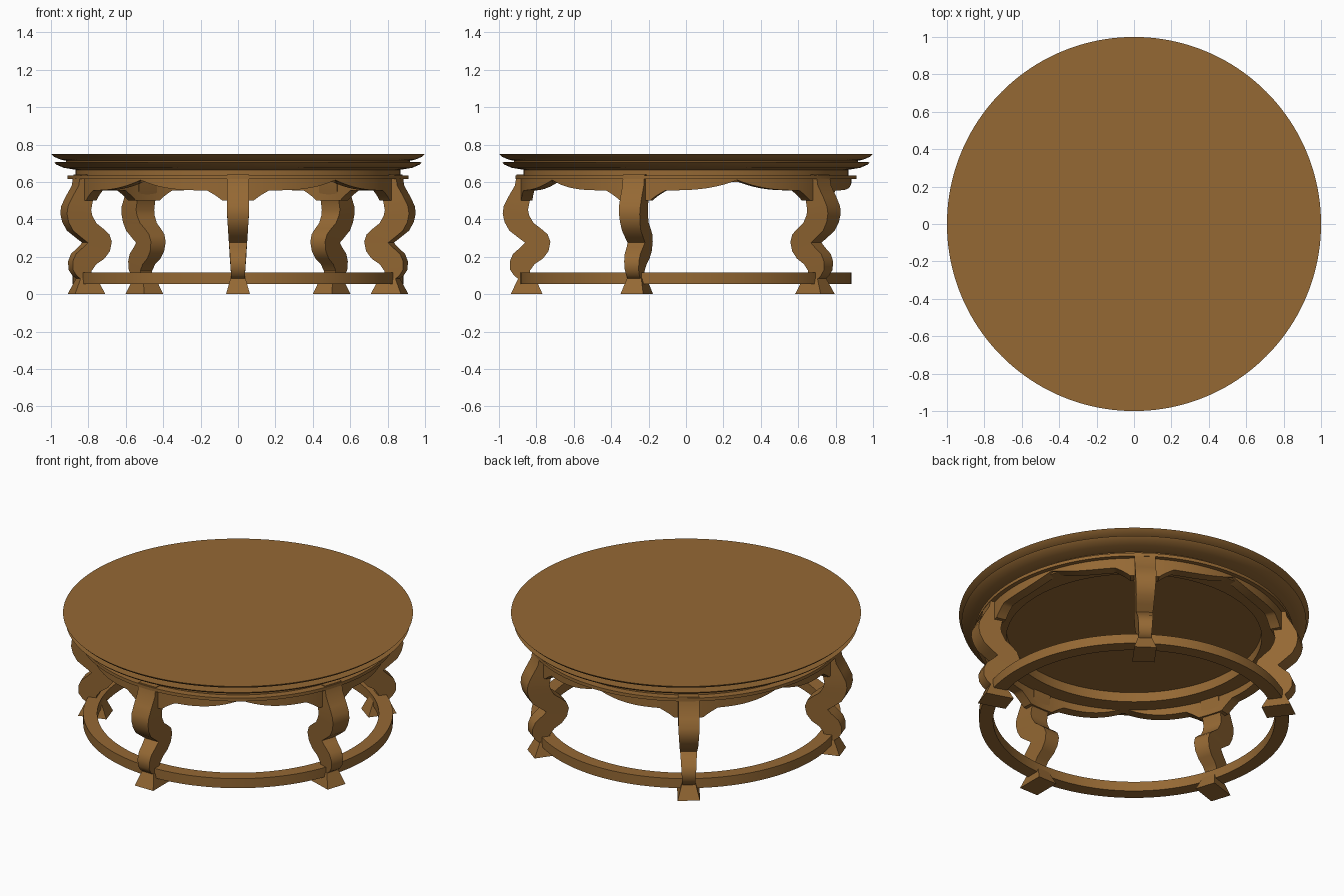
import bpy, bmesh, math

cube = bpy.data.objects.get("Cube")
if cube:
    bpy.data.objects.remove(cube, do_unlink=True)

# Single warm wood colour
COLOR = (0.30, 0.14, 0.034, 1.0)
wood = bpy.data.materials.new("brown_wood")
wood.use_nodes = True
wood.diffuse_color = COLOR
bsdf = next(n for n in wood.node_tree.nodes if n.type == 'BSDF_PRINCIPLED')
bsdf.inputs["Base Color"].default_value = COLOR

LEGS = 5
LEG_ANGLES = [math.radians(-90 + 360 / LEGS * i) for i in range(LEGS)]


def make_object(name, verts, faces, angle=35):
    mesh = bpy.data.meshes.new(name)
    mesh.from_pydata(verts, [], faces)
    bm = bmesh.new()
    bm.from_mesh(mesh)
    bmesh.ops.remove_doubles(bm, verts=bm.verts, dist=1e-5)
    bmesh.ops.recalc_face_normals(bm, faces=bm.faces)
    bm.to_mesh(mesh)
    bm.free()
    mesh.materials.append(wood)
    obj = bpy.data.objects.new(name, mesh)
    bpy.context.collection.objects.link(obj)
    bpy.ops.object.select_all(action='DESELECT')
    obj.select_set(True)
    bpy.context.view_layer.objects.active = obj
    bpy.ops.object.shade_smooth_by_angle(angle=math.radians(angle))
    return obj


def sweep(name, section, steps=160, closed=True):
    """Turn a cross-section, given as a function of angle, around the z axis."""
    verts, faces = [], []
    n = len(section(0))
    for i in range(steps):
        a = 2 * math.pi * i / steps
        verts += [(r * math.cos(a), r * math.sin(a), z) for r, z in section(a)]
        j = (i + 1) % steps
        for k in range(n if closed else n - 1):
            m = (k + 1) % n
            faces.append((i * n + k, i * n + m, j * n + m, j * n + k))
    if not closed:
        faces.append([i * n for i in range(steps)])
        faces.append([i * n + n - 1 for i in range(steps)])
    return make_object(name, verts, faces)


def loft(name, rings, angle):
    """Skin four-cornered rings, cap both ends and turn to a leg position."""
    c, s = math.cos(angle), math.sin(angle)
    verts = [(r * c - t * s, r * s + t * c, z) for ring in rings for r, t, z in ring]
    faces = [(0, 1, 2, 3), tuple(len(verts) - 4 + k for k in range(4))]
    for i in range(len(rings) - 1):
        for k in range(4):
            m = (k + 1) % 4
            faces.append((4 * i + k, 4 * i + m, 4 * i + 4 + m, 4 * i + 4 + k))
    return make_object(name, verts, faces)


# Table top with stepped edge and recessed underside
top_profile = [(1, .75), (.985, .735), (.95, .72), (.92, .713), (.92, .706),
               (.985, .705), (.972, .693), (.93, .675), (.868, .665),
               (.868, .6), (.73, .6), (.73, .66)]
sweep("table_top", lambda a: top_profile, closed=False)

# Thin moulding under the top
sweep("moulding", lambda a: [(.84, .615), (.912, .615), (.912, .635), (.84, .635)])


# Apron with scalloped lower edge and brackets beside each leg
def apron_section(a):
    d = min(abs(math.remainder(a - b, 2 * math.pi)) for b in LEG_ANGLES)
    x = .87 * math.sin(d)
    if x < .085:
        low = .5
    elif x < .165:
        low = .5 + .055 * ((x - .085) / .08) ** .8
    else:
        low = .555 + .055 * ((x - .165) / .346) ** 3
    return [(.825, low), (.885, low), (.885, .62), (.825, .62)]


sweep("apron", apron_section, steps=400)

# Low stretcher ring
sweep("stretcher_ring", lambda a: [(.805, .055), (.885, .055), (.885, .115), (.805, .115)])

# Curved legs: outer and inner edge points (radius, height) from top to ankle
outer = [(.905, .64), (.915, .58), (.95, .52), (.975, .47), (.98, .43),
         (.97, .385), (.945, .34), (.9, .305), (.86, .275), (.885, .25),
         (.925, .215), (.942, .175), (.94, .13), (.92, .1), (.895, .08)]
inner = [(.81, .64), (.82, .55), (.835, .5), (.845, .45), (.838, .42),
         (.815, .38), (.775, .35), (.74, .32), (.725, .28), (.735, .23),
         (.765, .19), (.81, .16), (.835, .125), (.835, .1), (.825, .075)]


def half_width(z):
    return .037 + .023 * min(1, max(0, (z - .1) / .35))


leg_rings = []
for (ro, zo), (ri, zi) in zip(outer, inner):
    w = half_width((zo + zi) / 2)
    leg_rings.append([(ro, -w, zo), (ro, w, zo), (ri, w, zi), (ri, -w, zi)])

# Flared block feet
foot_rings = [[(ro, -w, z), (ro, w, z), (ri, w, z), (ri, -w, z)]
              for ro, ri, w, z in [(.897, .805, .04, .085), (.937, .767, .064, 0)]]

for i, angle in enumerate(LEG_ANGLES):
    loft(f"leg_{i + 1}", leg_rings, angle)
    loft(f"foot_{i + 1}", foot_rings, angle)
